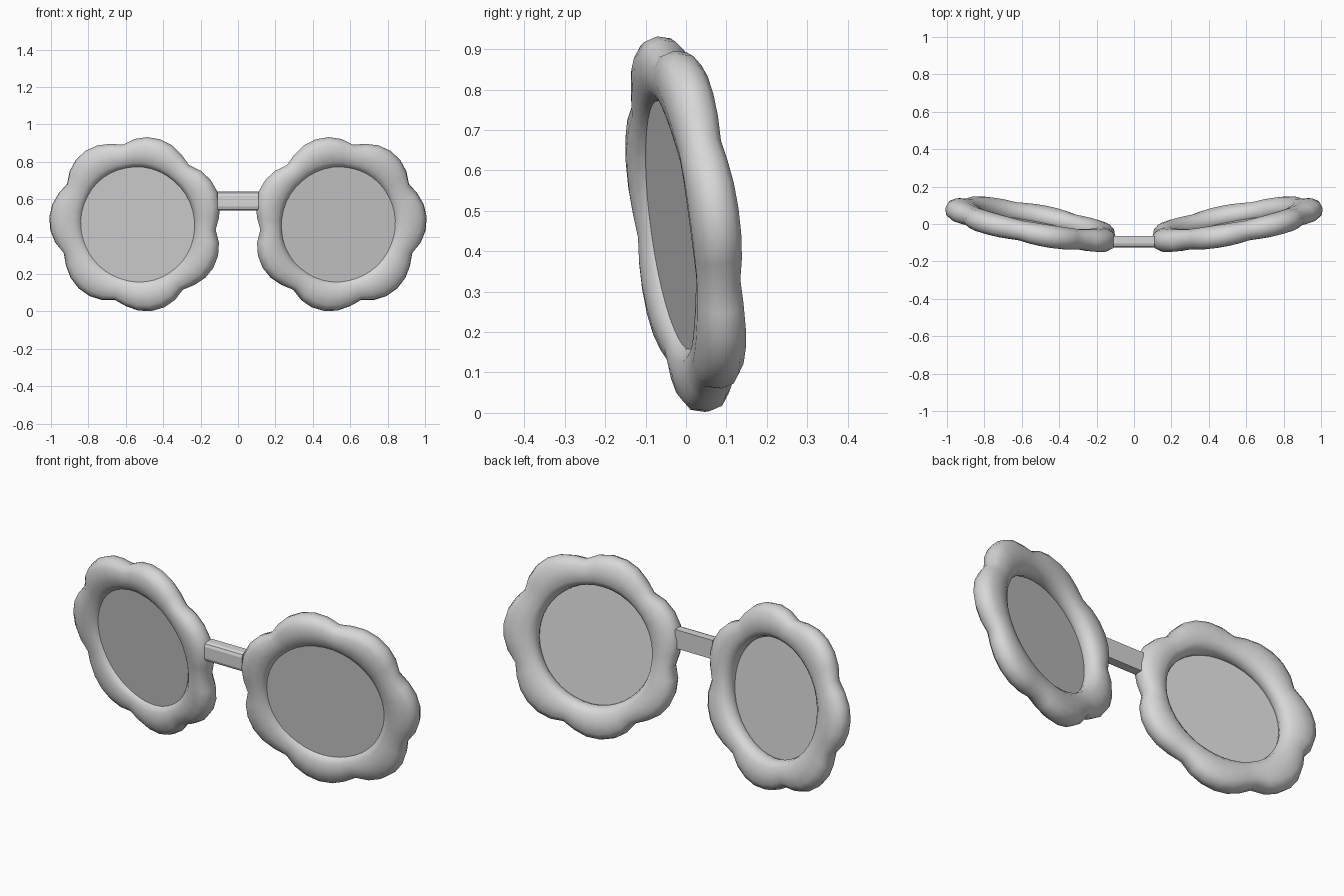
import bpy, bmesh
from math import sin, cos, pi, radians, copysign
from mathutils import Matrix, Vector

if "Cube" in bpy.data.objects:
    bpy.data.objects.remove(bpy.data.objects["Cube"])

LOBES, SEGS, SIDES = 7, 42, 12
# Each rim is toed in and leans forward at the top
POSE = (Matrix.Translation((0.542, 0.0, 0.469))
        @ Matrix.Rotation(radians(10.8), 4, 'Z') @ Matrix.Rotation(radians(7.3), 4, 'X'))


def material(name, value):
    mat = bpy.data.materials.new(name)
    mat.use_nodes = True
    colour = (value, value, value, 1)
    mat.diffuse_color = colour
    mat.node_tree.nodes["Principled BSDF"].inputs["Base Color"].default_value = colour
    return mat


def finish(bm, name, mat, mirrored=False):
    bmesh.ops.recalc_face_normals(bm, faces=bm.faces)
    mesh = bpy.data.meshes.new(name)
    bm.to_mesh(mesh)
    bm.free()
    obj = bpy.data.objects.new(name, mesh)
    bpy.context.collection.objects.link(obj)
    mesh.materials.append(mat)
    if mirrored:
        obj.modifiers.new("other_side", 'MIRROR')
    return obj


def squared(value):
    """Push a sine or cosine outward for a fuller section."""
    return copysign(abs(value) ** 0.85, value)


grey = material("light grey", 0.68)
lens_grey = material("lens grey", 0.65)

# Flower-shaped rims: a tube whose section swells at every petal
bm = bmesh.new()
rings = []
for i in range(SEGS):
    a = 2 * pi * (i + 0.5) / SEGS
    swell = abs(cos(LOBES * (a - radians(3)) / 2)) ** 0.8
    outer = 0.424 + 0.052 * swell
    inner = 0.302 - 0.012 * cos(a)
    mid, half = (outer + inner) / 2, (outer - inner) / 2
    depth = 0.053 + 0.008 * swell
    ring = []
    for j in range(SIDES):
        t = 2 * pi * j / SIDES
        r = mid + half * squared(cos(t))
        ring.append(bm.verts.new(POSE @ Vector((r * cos(a), depth * squared(sin(t)), r * sin(a)))))
    rings.append(ring)
for i, ring in enumerate(rings):
    after = rings[(i + 1) % SEGS]
    for j in range(SIDES):
        k = (j + 1) % SIDES
        bm.faces.new((ring[j], ring[k], after[k], after[j]))
for face in bm.faces:
    face.smooth = True
finish(bm, "flower_rims", grey, mirrored=True)

# Flat lenses set towards the front of the rims
bm = bmesh.new()
bmesh.ops.create_cone(bm, cap_ends=True, segments=24, radius1=0.33, radius2=0.33, depth=0.006,
                      matrix=POSE @ Matrix.Translation((-0.01, -0.026, 0))
                      @ Matrix.Rotation(pi / 2, 4, 'X'))
finish(bm, "lenses", lens_grey, mirrored=True)

# Bridge bar: flat behind, chamfered along its front edges
bm = bmesh.new()
bmesh.ops.create_cube(bm, size=1, matrix=Matrix.Translation((0, -0.095, 0.59))
                      @ Matrix.Diagonal((0.22, 0.06, 0.1, 1)))
front_edges = [e for e in bm.edges
               if all(v.co.y < -0.1 for v in e.verts) and e.verts[0].co.z == e.verts[1].co.z]
bmesh.ops.bevel(bm, geom=front_edges, offset=0.02, segments=2, profile=0.5, affect='EDGES')
finish(bm, "bridge", grey)
